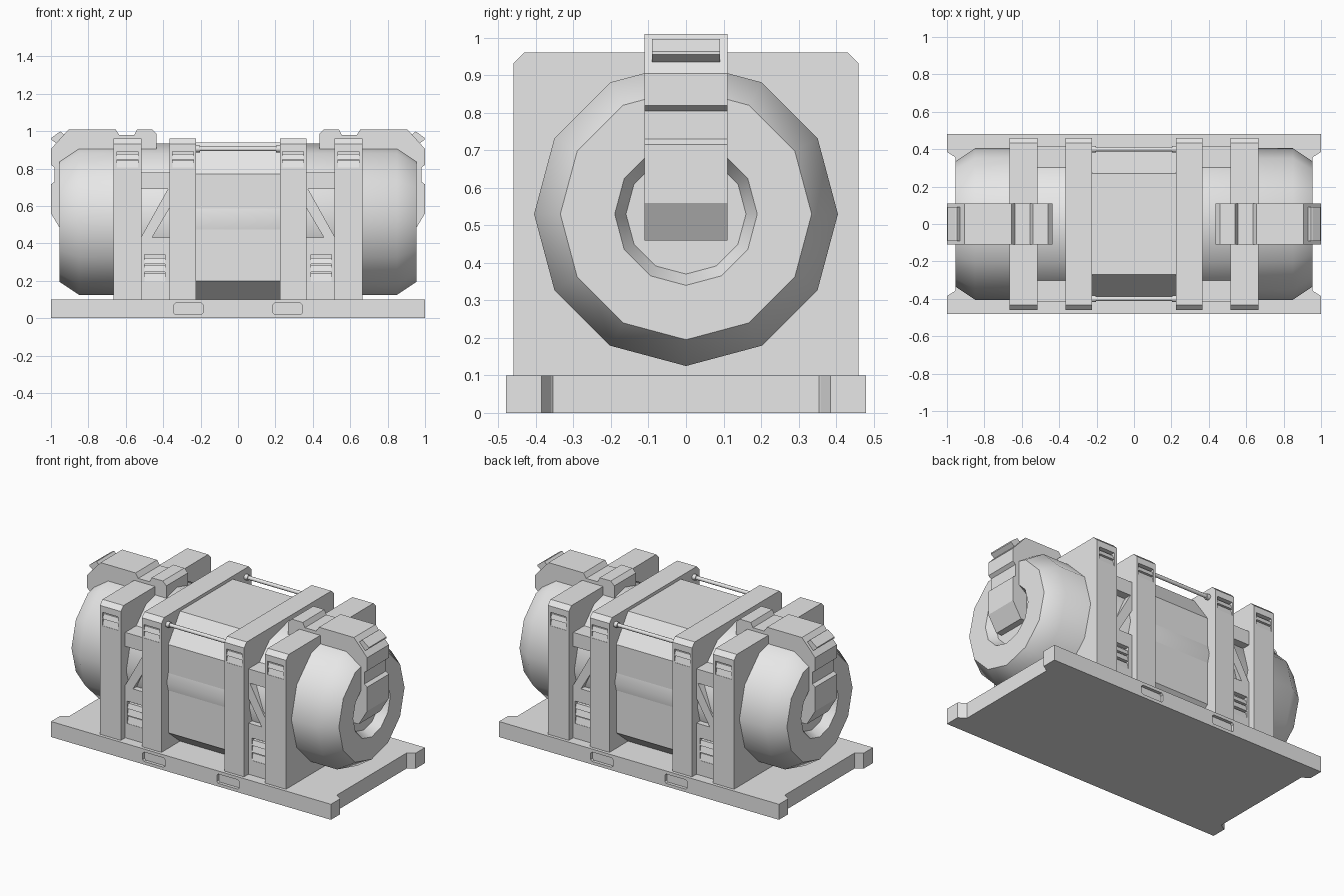
import bpy, bmesh, math
from mathutils import Matrix, Vector

if "Cube" in bpy.data.objects:
    bpy.data.objects.remove(bpy.data.objects["Cube"])

grey = bpy.data.materials.new("plain grey")
grey.use_nodes = True
grey.diffuse_color = (0.8, 0.8, 0.8, 1)
grey.node_tree.nodes["Principled BSDF"].inputs["Base Color"].default_value = (0.8, 0.8, 0.8, 1)

AXIS_Z = 0.53          # height of the drum centre line
SIDES = (-1, 1)


def finish(name, bm):
    bmesh.ops.recalc_face_normals(bm, faces=bm.faces)
    mesh = bpy.data.meshes.new(name)
    bm.to_mesh(mesh)
    bm.free()
    mesh.materials.append(grey)
    obj = bpy.data.objects.new(name, mesh)
    bpy.context.collection.objects.link(obj)
    return obj


def prism(name, outline, place, start, end):
    """Extrude a 2D outline; place(u, v, w) maps it into space."""
    bm = bmesh.new()
    rings = [[bm.verts.new(place(u, v, w)) for u, v in outline] for w in (start, end)]
    bm.faces.new(rings[0])
    bm.faces.new(rings[1])
    n = len(outline)
    for i in range(n):
        j = (i + 1) % n
        bm.faces.new((rings[0][i], rings[0][j], rings[1][j], rings[1][i]))
    return finish(name, bm)


def along_x(u, v, w):
    return (w, u, v)


def along_y(u, v, w):
    return (u, w, v)


def along_z(u, v, w):
    return (u, v, w)


def boxes(name, items):
    """One mesh of several (low corner, high corner) boxes."""
    bm = bmesh.new()
    for lo, hi in items:
        lo, hi = Vector(lo), Vector(hi)
        m = Matrix.Translation((lo + hi) / 2) @ Matrix.Diagonal([abs(c) for c in hi - lo] + [1])
        bmesh.ops.create_cube(bm, size=1, matrix=m)
    return finish(name, bm)


def cut(obj, cutter):
    cutter.hide_render = True
    mod = obj.modifiers.new("cut", "BOOLEAN")
    mod.operation = "DIFFERENCE"
    mod.solver = "EXACT"
    mod.object = cutter
    bpy.context.view_layer.objects.active = obj
    bpy.ops.object.modifier_apply(modifier=mod.name)
    bpy.data.objects.remove(cutter)


def smooth(obj, angle):
    bpy.ops.object.select_all(action="DESELECT")
    obj.select_set(True)
    bpy.context.view_layer.objects.active = obj
    bpy.ops.object.shade_smooth_by_angle(angle=math.radians(angle))


def mirrored(points):
    """Complete a half outline by reflecting it in the first coordinate."""
    return points + [(-u, v) for u, v in reversed(points)]


def vents(name, obj, x0, x1, z0, z1, face, slats):
    """Front and back recesses, each holding overlapping louvre slats."""
    cut(obj, boxes("vent_cutter", [((x0, s * (face - 0.03), z0), (x1, s * (face + 0.05), z1))
                                   for s in SIDES]))
    for s in SIDES:
        for k, (low, high) in enumerate(slats):
            a, b = z0 + low * (z1 - z0), z0 + high * (z1 - z0)
            wedge = [(s * (face - 0.032), a), (s * (face - 0.002), a),
                     (s * (face - 0.012), b), (s * (face - 0.032), b)]
            prism(f"{name}_{'front' if s < 0 else 'back'}_{k}", wedge, along_x, x0, x1)


# base tray with notched ends and fork slots
quarter = [(0.955, 0.355), (0.96, 0.36), (1, 0.385), (1, 0.48)]
right_edge = [(x, -y) for x, y in reversed(quarter)] + quarter
base = prism("base", mirrored(right_edge), along_z, 0, 0.1)
for s in SIDES:
    for cx in (-0.265, 0.265):
        slot = [(cx - 0.08, 0.03), (cx - 0.07, 0.02), (cx + 0.07, 0.02), (cx + 0.08, 0.03),
                (cx + 0.08, 0.07), (cx + 0.07, 0.08), (cx - 0.07, 0.08), (cx - 0.08, 0.07)]
        cut(base, prism("slot_cutter", slot, along_y, s * 0.46, s * 0.52))

# drum: revolved profile with bevelled, recessed ends
half = [(0.9, 0), (0.9, 0.16), (0.955, 0.19), (0.955, 0.335), (0.85, 0.405)]
bm = bmesh.new()
profile = half + [(-x, r) for x, r in reversed(half)]
verts = [bm.verts.new((x, r, AXIS_Z)) for x, r in profile]
edges = [bm.edges.new(pair) for pair in zip(verts, verts[1:])]
bmesh.ops.spin(bm, geom=verts + edges, cent=(0, 0, AXIS_Z), axis=(1, 0, 0),
               angle=math.tau, steps=12, use_merge=True)
bmesh.ops.remove_doubles(bm, verts=bm.verts, dist=0.0005)
smooth(finish("drum", bm), 40)

# centre housing
prism("centre_housing", mirrored([(0.27, 0.1), (0.39, 0.2), (0.39, 0.77), (0.27, 0.94)]),
      along_x, -0.23, 0.23)

# upright cradle plates with louvred vents
plate_outline = mirrored([(0.46, 0.1), (0.46, 0.932), (0.432, 0.96)])
for s in SIDES:
    side = "left" if s > 0 else "right"
    for label, a, b in (("inner", 0.225, 0.365), ("outer", 0.515, 0.665)):
        plate = prism(f"{label}_plate_{side}", plate_outline, along_x, s * a, s * b)
        mid = s * (a + b) / 2
        vents(f"{label}_louvre_{side}", plate, mid - 0.056, mid + 0.056, 0.805, 0.892, 0.46,
              ((0, 0.45), (0.5, 0.85)))

    # panels, rails and diagonal braces between the plates
    panel = boxes(f"lower_panel_{side}", [((s * 0.36, -0.415, 0.09), (s * 0.52, 0.415, 0.43))])
    mid = s * 0.445
    vents(f"panel_louvre_{side}", panel, mid - 0.056, mid + 0.056, 0.195, 0.34, 0.415,
          ((0, 0.3), (0.36, 0.62), (0.66, 0.88)))
    boxes(f"upper_rail_{side}", [((s * 0.36, f * 0.3, 0.69), (s * 0.52, f * 0.415, 0.78))
                                 for f in SIDES])
    for f in SIDES:
        brace = [(s * 0.52, 0.43), (s * 0.46, 0.43), (s * 0.365, 0.59), (s * 0.365, 0.69),
                 (s * 0.375, 0.69)]
        prism(f"brace_{side}_{'front' if f < 0 else 'back'}", brace, along_y, f * 0.37, f * 0.415)

    # hooked arm over the drum end
    arm = [(0.435, 0.85), (0.435, 0.985), (0.46, 1.01), (0.54, 1.01), (0.555, 0.98),
           (0.635, 0.98), (0.655, 1.01), (0.905, 1.01), (1, 0.905), (1, 0.82), (0.98, 0.805),
           (0.98, 0.73), (1, 0.715), (1, 0.56), (0.94, 0.46), (0.88, 0.46), (0.88, 0.85)]
    prism(f"arm_{side}", [(s * x, z) for x, z in arm], along_y, -0.11, 0.11)

    # raised tab on the sloping corner of the arm
    tab = [(0.925, 0.975), (0.947, 0.997), (0.955, 0.996), (0.998, 0.963),
           (0.998, 0.955), (0.972, 0.935)]
    prism(f"arm_tab_{side}", [(s * x, z) for x, z in tab], along_y, -0.09, 0.09)

# tie rods with end collars
for f in SIDES:
    bm = bmesh.new()
    for x, r, length in ((0, 0.012, 0.46), (-0.215, 0.018, 0.025), (0.215, 0.018, 0.025)):
        m = Matrix.Translation((x, f * 0.4, 0.905)) @ Matrix.Rotation(math.pi / 2, 4, "Y")
        bmesh.ops.create_cone(bm, cap_ends=True, segments=12, radius1=r, radius2=r,
                              depth=length, matrix=m)
    smooth(finish(f"tie_rod_{'front' if f < 0 else 'back'}", bm), 40)
